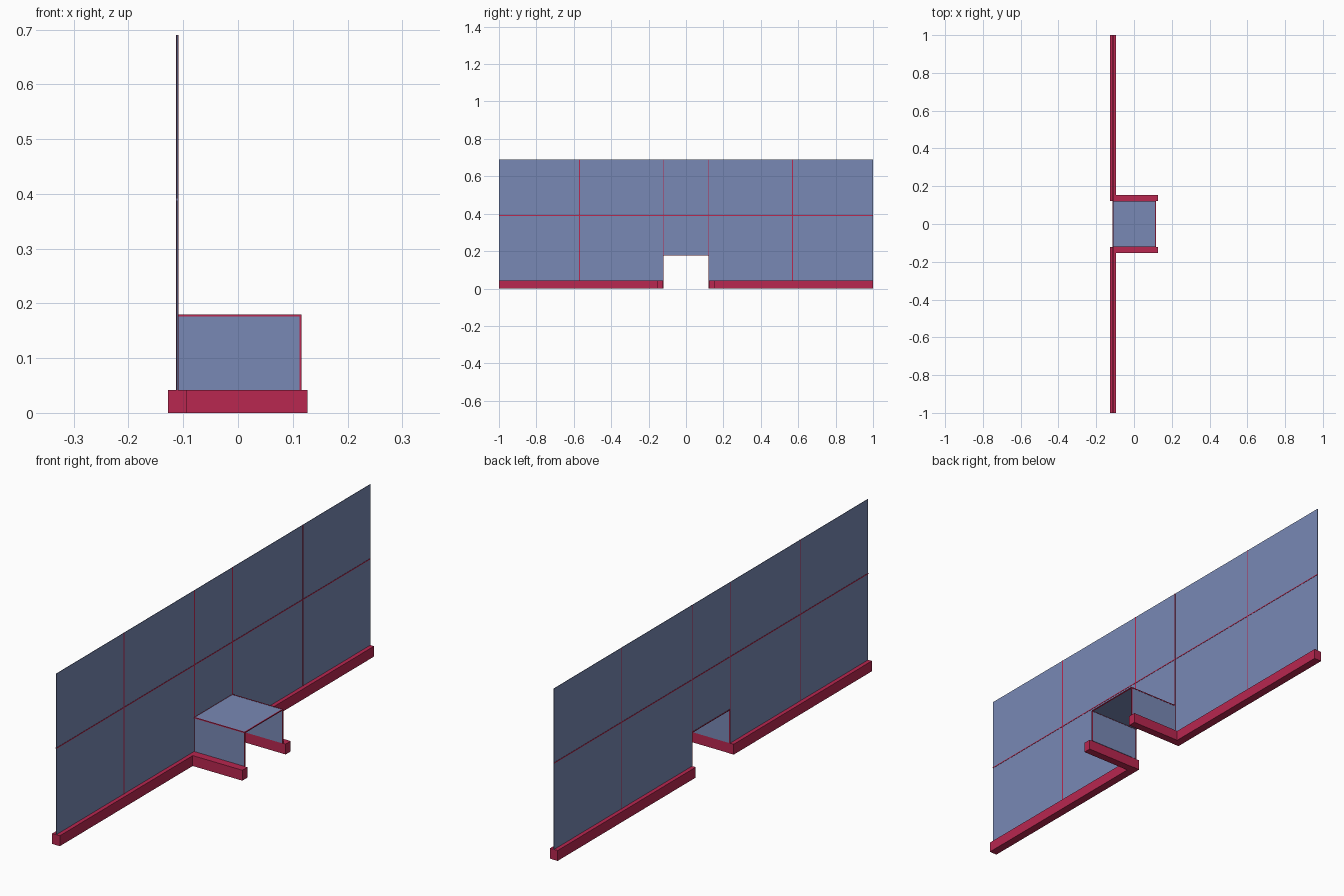
import bpy, bmesh

if "Cube" in bpy.data.objects:
    bpy.data.objects.remove(bpy.data.objects["Cube"])


def material(name, rgb):
    m = bpy.data.materials.new(name)
    m.diffuse_color = (*rgb, 1)
    m.use_nodes = True
    m.node_tree.nodes["Principled BSDF"].inputs["Base Color"].default_value = m.diffuse_color
    return m


GLASS = material("blue_glass", (0.19, 0.25, 0.46))
RED = material("crimson_frame", (0.48, 0.02, 0.08))

WALL_X, FRONT_X = -0.111, 0.114     # wall plane, porch outer edge
DOOR, DOOR_TOP = 0.121, 0.178       # porch half width and height
CURB, TOP = 0.042, 0.69             # curb height, wall height
T = 0.004                           # frame bar thickness


def prism(name, pts, x0, x1, mat):
    """Extrude a (y, z) outline from x0 to x1."""
    bm = bmesh.new()
    face = bm.faces.new([bm.verts.new((x0, y, z)) for y, z in pts])
    ext = bmesh.ops.extrude_face_region(bm, geom=[face])
    moved = [v for v in ext["geom"] if isinstance(v, bmesh.types.BMVert)]
    bmesh.ops.translate(bm, verts=moved, vec=(x1 - x0, 0, 0))
    bmesh.ops.recalc_face_normals(bm, faces=bm.faces)
    me = bpy.data.meshes.new(name)
    bm.to_mesh(me)
    bm.free()
    me.materials.append(mat)
    ob = bpy.data.objects.new(name, me)
    bpy.context.collection.objects.link(ob)
    return ob


def box(name, x, y, z, mat, mirror=False):
    """Box from (min, max) ranges, optionally mirrored across y = 0."""
    outline = [(y[0], z[0]), (y[1], z[0]), (y[1], z[1]), (y[0], z[1])]
    ob = prism(name, outline, x[0], x[1], mat)
    if mirror:
        m = ob.modifiers.new("mirror", 'MIRROR')
        m.use_axis = (False, True, False)
    return ob


def around(c, t=T):
    return (c - t / 2, c + t / 2)


# Glass wall with the doorway cut out of its outline
prism("glass_wall", [(-1, CURB), (-DOOR, CURB), (-DOOR, DOOR_TOP), (DOOR, DOOR_TOP),
                     (DOOR, CURB), (1, CURB), (1, TOP), (-1, TOP)],
      WALL_X - 0.001, WALL_X + 0.001, GLASS)

# Porch glass: two side panels and a roof
box("porch_side_panel", (WALL_X, FRONT_X), around(DOOR, 0.002), (CURB, DOOR_TOP), GLASS, True)
box("porch_roof", (WALL_X, FRONT_X), (-DOOR, DOOR), around(DOOR_TOP, 0.002), GLASS)

# Solid curbs under the wall and the porch sides
box("wall_curb", (-0.128, -0.094), (DOOR, 1), (0, CURB), RED, True)
box("porch_curb", (-0.094, 0.127), (DOOR + 0.001, 0.154), (0, CURB), RED, True)

# Thin wall bars
for name, y in (("door_mullion", DOOR), ("outer_mullion", 0.57)):
    box(name, around(WALL_X), around(y), (CURB, TOP), RED, True)
box("wall_rail", around(WALL_X), (-1, 1), around(0.39), RED)
box("door_lintel", around(WALL_X), (-DOOR, DOOR), around(DOOR_TOP), RED)

# Thin porch bars
box("porch_post", around(FRONT_X), around(DOOR), (CURB, DOOR_TOP), RED, True)
box("porch_front_beam", around(FRONT_X), (-DOOR, DOOR), around(DOOR_TOP), RED)
box("porch_side_beam", (WALL_X, FRONT_X), around(DOOR), around(DOOR_TOP), RED, True)
